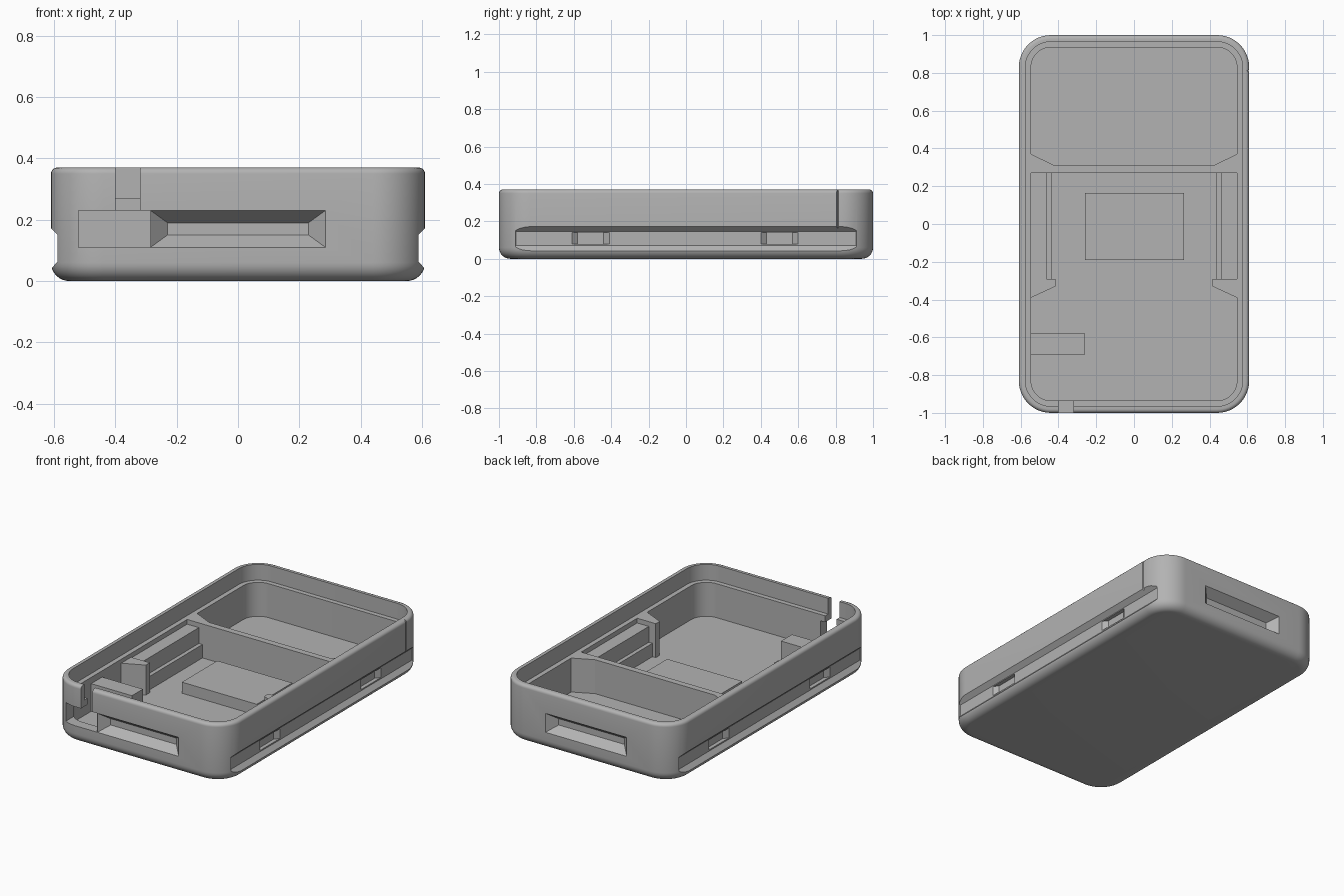
import bpy, bmesh, math

cube = bpy.data.objects.get("Cube")
if cube:
    bpy.data.objects.remove(cube, do_unlink=True)

grey = bpy.data.materials.new("plain grey")
grey.use_nodes = True
colour = (0.45, 0.45, 0.45, 1)
grey.diffuse_color = colour
grey.node_tree.nodes["Principled BSDF"].inputs["Base Color"].default_value = colour

HX, HY, H, R = 0.61, 1.0, 0.37, 0.17
LEDGE, FLOOR = 0.27, 0.055
IX, IY = 0.545, 0.9


def make(name, rings):
    """Closed solid lofted through rings of equal length, capped at both ends."""
    bm = bmesh.new()
    loops = [[bm.verts.new(p) for p in ring] for ring in rings]
    n = len(loops[0])
    for a, b in zip(loops, loops[1:]):
        for i in range(n):
            j = (i + 1) % n
            bm.faces.new((a[i], a[j], b[j], b[i]))
    bm.faces.new(loops[0][::-1])
    bm.faces.new(loops[-1])
    bmesh.ops.recalc_face_normals(bm, faces=bm.faces)
    mesh = bpy.data.meshes.new(name)
    bm.to_mesh(mesh)
    bm.free()
    mesh.materials.append(grey)
    ob = bpy.data.objects.new(name, mesh)
    bpy.context.scene.collection.objects.link(ob)
    return ob


def rounded(inset, z, steps=12):
    """Rounded rectangle, inset from the outer outline."""
    r, pts = R - inset, []
    for k, (sx, sy) in enumerate([(1, 1), (-1, 1), (-1, -1), (1, -1)]):
        for i in range(steps + 1):
            t = math.pi / 2 * (k + i / steps)
            pts.append((sx * (HX - R) + r * math.cos(t),
                        sy * (HY - R) + r * math.sin(t), z))
    return pts


def prism(name, outline, z0, z1):
    return make(name, [[(x, y, z) for x, y in outline] for z in (z0, z1)])


def box(name, x0, x1, y0, y1, z0, z1):
    return prism(name, [(x0, y0), (x1, y0), (x1, y1), (x0, y1)], z0, z1)


def recess(name, axis, start, outer, end, inner):
    """Tapered pocket cutter; the taper is carried on beyond the surface."""
    def ring(a, rect):
        u0, u1, v0, v1 = rect
        pts = [(u0, v0), (u1, v0), (u1, v1), (u0, v1)]
        return [(a, u, v) if axis == "x" else (u, a, v) for u, v in pts]
    far = [o + (o - i) * 0.6 for o, i in zip(outer, inner)]
    return make(name, [ring(start + (start - end) * 0.6, far), ring(end, inner)])


# Tray shell: rounded bottom, soft rim, stepped lip and inner floor
rings = []
for i in range(9):
    t = math.pi / 2 * i / 8
    rings.append(rounded(0.06 * (1 - math.sin(t)), 0.06 * (1 - math.cos(t))))
for i in range(6):
    t = math.pi / 2 * i / 5
    rings.append(rounded(0.02 * (1 - math.cos(t)), H - 0.02 * (1 - math.sin(t))))
rings += [rounded(0.035, H), rounded(0.035, LEDGE),
          rounded(0.065, LEDGE), rounded(0.065, FLOOR)]
shell = make("tray_shell", rings)

cutters = []
for s, end in ((-1, "front"), (1, "back")):
    cutters.append(recess(end + "_recess_cutter", "y", s * HY, (-0.285, 0.285, 0.11, 0.23),
                          s * 0.945, (-0.23, 0.23, 0.15, 0.19)))
for s, side in ((-1, "right"), (1, "left")):
    # long side channel and two shallow pockets in it
    cutters.append(recess(side + "_channel_cutter", "x", s * HX, (-0.92, 0.92, 0.04, 0.172),
                          s * 0.582, (-0.91, 0.91, 0.07, 0.145)))
    for y in (-0.51, 0.5):
        cutters.append(recess(side + "_pocket_cutter", "x", s * 0.582,
                              (y - 0.1, y + 0.1, 0.078, 0.14),
                              s * 0.558, (y - 0.07, y + 0.07, 0.078, 0.14)))

# Port opening, cable notch, lip dent and rim nick
cutters += [
    box("port_cutter", -0.52, -0.286, -1.1, -0.82, 0.11, 0.23),
    box("notch_cutter", -0.4, -0.32, -1.1, -0.85, 0.2, 0.5),
    prism("lip_dent_cutter", [(-0.16, -0.91), (-0.12, -0.95), (0.12, -0.95), (0.16, -0.91)],
          LEDGE + 0.001, 0.5),
    prism("rim_nick_cutter", [(0.65, 0.78), (0.598, 0.812), (0.65, 0.832)], 0.165, 0.5),
]

bpy.context.view_layer.objects.active = shell
for c in cutters:
    mod = shell.modifiers.new(c.name, "BOOLEAN")
    mod.operation, mod.solver, mod.object = "DIFFERENCE", "EXACT", c
    bpy.ops.object.modifier_apply(modifier=mod.name)
    bpy.data.objects.remove(c, do_unlink=True)

bpy.ops.object.select_all(action="DESELECT")
shell.select_set(True)
bpy.ops.object.shade_smooth_by_angle(angle=math.radians(30))

# Inner parts, standing slightly into the floor and walls
BASE, WX = FLOOR - 0.01, IX + 0.004
prism("partition_wall", [(-WX, 0.27), (WX, 0.27), (WX, 0.37), (IX, 0.37), (0.42, 0.31),
                         (-0.42, 0.31), (-IX, 0.37), (-WX, 0.37)], BASE, LEDGE)
box("raised_pad", -0.26, 0.265, -0.19, 0.165, BASE, 0.125)
box("port_stop", -WX, -0.26, -0.69, -0.58, BASE, 0.23)
for s, side, top in ((-1, "right", 0.245), (1, "left", LEDGE)):
    prism(side + "_gusset", [(s * WX, -0.29), (s * 0.415, -0.29), (s * 0.415, -0.33),
                             (s * IX, -0.39), (s * WX, -0.39)], BASE, top)
    lower = sorted((s * WX, s * 0.438))
    upper = sorted((s * WX, s * 0.463))
    box(side + "_lower_rail", *lower, -0.292, 0.272, BASE, 0.14)
    box(side + "_upper_rail", *upper, -0.292, 0.272, 0.13, 0.24)
